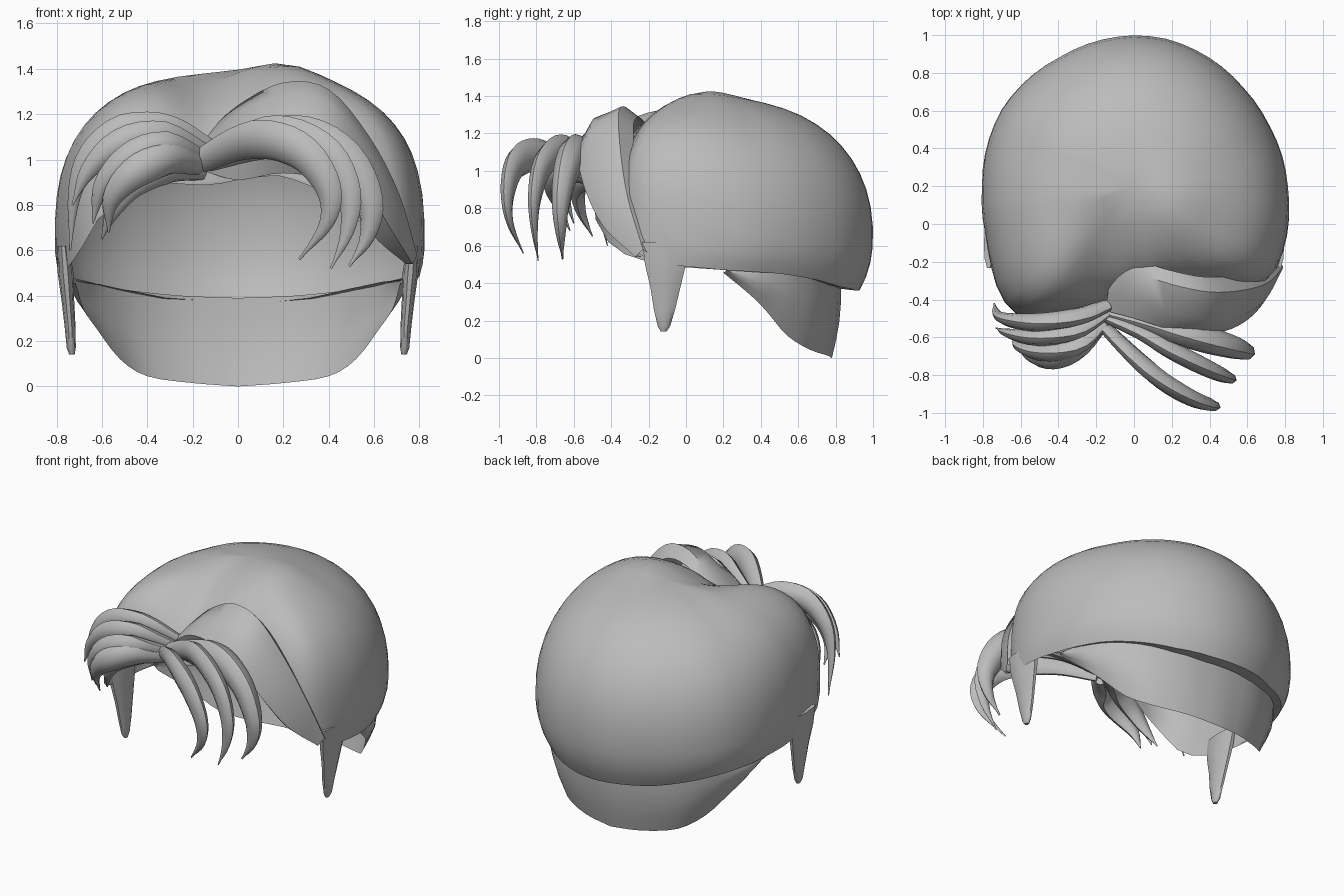
import bpy, bmesh, math
from mathutils import Vector

if "Cube" in bpy.data.objects:
    bpy.data.objects.remove(bpy.data.objects["Cube"])

hair = bpy.data.materials.new("hair_grey")
hair.diffuse_color = (0.5, 0.5, 0.5, 1)
hair.use_nodes = True
hair.node_tree.nodes["Principled BSDF"].inputs["Base Color"].default_value = hair.diffuse_color


def grid(name, rows, closed=False, cap=False):
    """Skin a list of point rows into one smooth surface."""
    bm = bmesh.new()
    vs = [[bm.verts.new(p) for p in r] for r in rows]
    n = len(rows[0])
    for a, b in zip(vs, vs[1:]):
        for j in range(n if closed else n - 1):
            k = (j + 1) % n
            bm.faces.new((a[j], a[k], b[k], b[j]))
    if cap:
        bm.faces.new(vs[0])
        bm.faces.new(vs[-1])
    bmesh.ops.remove_doubles(bm, verts=bm.verts, dist=0.0005)
    bmesh.ops.recalc_face_normals(bm, faces=bm.faces)
    me = bpy.data.meshes.new(name)
    bm.to_mesh(me)
    bm.free()
    ob = bpy.data.objects.new(name, me)
    bpy.context.collection.objects.link(ob)
    me.materials.append(hair)
    bpy.context.view_layer.objects.active = ob
    ob.select_set(True)
    bpy.ops.object.shade_smooth_by_angle(angle=math.radians(50))
    ob.select_set(False)
    return ob


def spline(pts, steps=4):
    """Catmull-Rom points through a short list of tuples."""
    p = [Vector(q) for q in pts]
    p = [2 * p[0] - p[1]] + p + [2 * p[-1] - p[-2]]
    out = []
    for a, b, c, d in zip(p, p[1:], p[2:], p[3:]):
        for s in range(steps):
            t = s / steps
            out.append(0.5 * (2 * b + (c - a) * t + (2 * a - 5 * b + 4 * c - d) * t * t
                              + (3 * b - a - 3 * c + d) * t ** 3))
    return out + [p[-2]]


def strand(name, pts, r, flat=0.75):
    """Tapered lock of hair, oval in section and pointed at the tip."""
    path = spline(pts)
    rows, m = [], len(path) - 1
    for i, p in enumerate(path):
        d = (path[min(i + 1, m)] - path[max(i - 1, 0)]).normalized()
        side = d.cross(Vector((0.3, 1, 0.2))).normalized()
        out = side.cross(d)
        t = i / m
        w = r * (0.6 + 0.4 * min(1, t * 4)) * max(0.06, 1 - max(0, t - 0.4) ** 1.4 / 0.49)
        rows.append([p + side * w * 1.1 * math.cos(a) + out * w * flat * math.sin(a)
                     for a in (k * math.tau / 8 for k in range(8))])
    return grid(name, rows, True, True)


# Main cap: azimuth, plan radius, rim height
OUTLINE = [(0, .815, .47), (25, .785, .45), (42, .78, .42), (60, .79, .38), (78, .80, .36),
           (90, .80, .36), (120, .79, .38), (150, .81, .44), (180, .805, .47), (200, .83, .49),
           (212, .88, .53), (220, .92, .58), (228, .92, .74), (240, .79, .90), (255, .67, .92),
           (270, .59, .93), (290, .59, .93), (305, .67, .86), (316, .79, .70), (326, .88, .57),
           (338, .86, .50), (360, .815, .47)]
UPPER = 0.73


def outline(a):
    for p, q in zip(OUTLINE, OUTLINE[1:]):
        if p[0] <= a <= q[0]:
            t = (a - p[0]) / (q[0] - p[0])
            return p[1] + t * (q[1] - p[1]), p[2] + t * (q[2] - p[2])


cols, rings, rows = 60, 16, []
for i in range(rings + 1):
    row = []
    for j in range(cols):
        deg = j * 360 / cols
        R, rim = outline(deg)
        a = math.radians(deg)
        lower = 0.62 - 0.18 * math.cos(a) ** 2
        n = 2.2 + 0.15 * math.cos(a) ** 2 + 0.75 * max(0, 0.25 - math.sin(a))
        d = rim - 0.65
        end = math.copysign(math.asin((abs(d) / (UPPER if d > 0 else lower)) ** (n / 2)), d)
        phi = math.pi / 2 + (end - math.pi / 2) * i / rings
        s = math.sin(phi)
        c = max(0, math.cos(phi)) ** (2 / n)
        z = 0.65 + math.copysign(abs(s) ** (2 / n), s) * (UPPER if s > 0 else lower)
        x, y = R * c * math.cos(a), 0.2 + R * c * math.sin(a)
        # parting valley at the front and crown bump
        top = max(0, s)
        z -= 0.16 * top * math.exp(-((x + .13) / .17) ** 2) * min(1, max(0, (0.15 - y) / 0.5))
        z += 0.05 * top * math.exp(-((x - .2) / .2) ** 2 - ((y - .12) / .22) ** 2)
        row.append((x, y, z))
    rows.append(row)
# short shelf under the back rim
rows.append([(x * (1 - k), y - (y - .2) * k, z + .01) for x, y, z in rows[-1]
             for k in [.12 * max(0, min(1, (y - .2) / .6))]])
grid("hair_cap", rows, True)

# Nape layer: half of the lower and upper edges, mirrored; flush with the cap at the sides
LOW = [(0, .78, 0), (.2, .75, .015), (.4, .66, .045), (.52, .54, .12),
       (.62, .43, .25), (.68, .34, .34), (.715, .2, .455)]
HIGH = [(0, .83, .39), (.25, .80, .40), (.45, .71, .42), (.58, .60, .44),
        (.65, .50, .46), (.715, .36, .475), (.745, .2, .485)]


def mirrored(half):
    pts = spline(half, 3)
    return [Vector((-p.x, p.y, p.z)) for p in pts[:0:-1]] + pts


lo, hi = mirrored(LOW), mirrored(HIGH)
grid("nape_layer", [[a.lerp(b, t) + Vector((a.x * .04, .015, 0)) * math.sin(math.pi * t)
                     for a, b in zip(lo, hi)] for t in (0, .25, .5, .75, 1)])

# Sideburns: height, centre y, half depth, half thickness, centre x
BURN = [(.62, -.11, .13, .025, .77), (.50, -.11, .115, .035, .76), (.38, -.11, .085, .028, .75),
        (.26, -.115, .06, .024, .74), (.17, -.118, .035, .02, .735), (.14, -.12, .015, .012, .732)]
for side, label in ((1, "right"), (-1, "left")):
    grid("sideburn_" + label,
         [[(side * (x + tx * math.cos(a)), y + ty * math.sin(a), z)
           for a in (k * math.tau / 10 for k in range(10))] for z, y, ty, tx, x in BURN], True, True)

# Wide swept lock over the right temple: upper, lower and inner edges
UP = [(-.13, -.30, 1.12), (0, -.26, 1.24), (.2, -.32, 1.34), (.4, -.36, 1.31),
      (.58, -.35, 1.1), (.71, -.31, .85), (.79, -.23, .58)]
DOWN = [(-.15, -.46, 1.05), (0, -.50, 1.15), (.2, -.56, 1.17), (.4, -.58, 1.08),
        (.55, -.54, .9), (.67, -.44, .7), (.77, -.27, .54)]
INNER = [(-.15, -.42, .95), (0, -.42, .91), (.2, -.42, .94), (.4, -.42, .9),
         (.52, -.40, .76), (.62, -.35, .64), (.74, -.24, .54)]
up, down, inner = spline(UP), spline(DOWN), spline(INNER)
bulge = [a.lerp(b, .5) + Vector((.02, -.04, .035)) * math.sin(math.pi * min(1, i / 24))
         for i, (a, b) in enumerate(zip(up, down))]
tuck = [p + Vector((-.03, .08, -.06)) for p in up]
grid("swept_lock", [tuck, up, bulge, down, inner])

# Curling fringe locks on the right
strand("right_fringe_1", [(-.17, -.53, .99), (0, -.70, 1.07), (.15, -.83, 1.085), (.3, -.92, 1.02),
                          (.4, -.955, .87), (.39, -.94, .72), (.27, -.87, .56)], .08, .6)
strand("right_fringe_2", [(-.16, -.49, 1.0), (.05, -.58, 1.09), (.22, -.68, 1.11), (.4, -.77, 1.02),
                          (.49, -.81, .85), (.48, -.81, .68), (.41, -.79, .52)], .075, .65)
strand("right_fringe_3", [(-.14, -.47, 1.0), (.1, -.53, 1.08), (.3, -.59, 1.1), (.48, -.64, 1.0),
                          (.58, -.67, .82), (.57, -.67, .66), (.49, -.66, .53)], .085, .85)

# Curling fringe locks on the left
strand("left_fringe_1", [(-.14, -.43, 1.06), (-.3, -.49, 1.13), (-.5, -.52, 1.13), (-.65, -.51, 1.02),
                         (-.72, -.48, .85), (-.74, -.42, .6)], .065)
strand("left_fringe_2", [(-.15, -.47, 1.03), (-.33, -.57, 1.1), (-.52, -.60, 1.07), (-.66, -.58, .95),
                         (-.73, -.55, .8)], .065)
strand("left_fringe_3", [(-.16, -.51, 1.0), (-.32, -.65, 1.05), (-.48, -.68, 1.0), (-.6, -.65, .88),
                         (-.64, -.6, .72)], .07)
strand("left_fringe_4", [(-.17, -.53, .97), (-.32, -.68, 1.0), (-.46, -.72, .94), (-.56, -.68, .82),
                         (-.57, -.62, .68)], .07)
strand("left_fringe_5", [(-.15, -.45, .95), (-.32, -.55, .96), (-.46, -.58, .9), (-.55, -.56, .78),
                         (-.6, -.5, .65)], .065)
